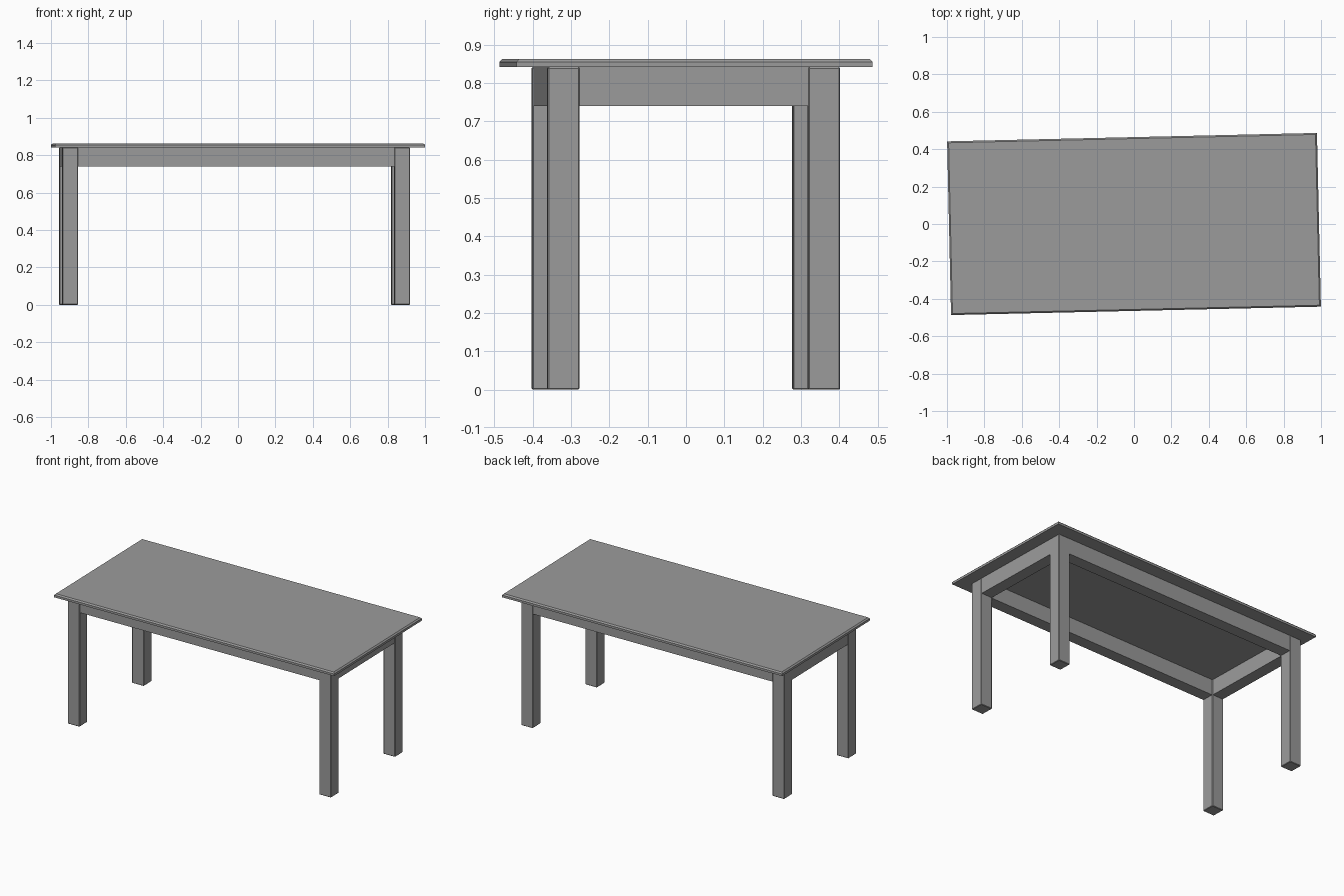
import bpy
import bmesh
import math
from mathutils import Matrix, Vector

default = bpy.data.objects.get("Cube")
if default:
    bpy.data.objects.remove(default, do_unlink=True)

# Whole table is turned slightly about the vertical axis
TURN = Matrix.Rotation(math.radians(1.3), 4, "Z")
TOP_Z, UNDERSIDE, APRON_Z = 0.863, 0.841, 0.74
LEG, RAIL = 0.083, 0.077
LEG_X, LEG_Y = 0.888, 0.34
FRAME = Vector((-0.0185, 0.0, 0.0))   # leg frame sits a little off centre

grey = bpy.data.materials.new("plain grey")
grey.use_nodes = True
grey.diffuse_color = (0.33, 0.33, 0.33, 1)
grey.node_tree.nodes["Principled BSDF"].inputs["Base Color"].default_value = grey.diffuse_color


def box(name, centre, size, bevel, pick=lambda e: True):
    """Chamfered box; pick chooses which edges are chamfered."""
    bm = bmesh.new()
    bmesh.ops.create_cube(bm, size=1)
    bmesh.ops.scale(bm, vec=size, verts=bm.verts)
    if bevel:
        bmesh.ops.bevel(bm, geom=[e for e in bm.edges if pick(e)], offset=bevel,
                        segments=1, profile=0.5, affect="EDGES")
    bmesh.ops.translate(bm, vec=centre, verts=bm.verts)
    bmesh.ops.transform(bm, matrix=TURN, verts=bm.verts)
    mesh = bpy.data.meshes.new(name)
    bm.to_mesh(mesh)
    bm.free()
    mesh.materials.append(grey)
    obj = bpy.data.objects.new(name, mesh)
    bpy.context.collection.objects.link(obj)
    return obj


# Tabletop with a chamfer round its upper rim
box("tabletop", (0, 0, (TOP_Z + UNDERSIDE) / 2), (1.978, 0.929, TOP_Z - UNDERSIDE),
    0.008, lambda e: all(v.co.z > 0 for v in e.verts))

# Four square legs with softened edges
for x_name, sx in (("left", 1), ("right", -1)):
    for y_name, sy in (("front", -1), ("back", 1)):
        box(f"{y_name}_{x_name}_leg",
            FRAME + Vector((sx * LEG_X, sy * LEG_Y, UNDERSIDE / 2)),
            (LEG, LEG, UNDERSIDE), 0.003)

# Aprons joining the legs under the top
mid = (APRON_Z + UNDERSIDE) / 2
height = UNDERSIDE - APRON_Z
for name, sy in (("front_apron", -1), ("back_apron", 1)):
    box(name, FRAME + Vector((0, sy * LEG_Y, mid)), (2 * LEG_X - LEG + 0.004, RAIL, height), 0)
for name, sx in (("left_apron", 1), ("right_apron", -1)):
    box(name, FRAME + Vector((sx * LEG_X, 0, mid)), (RAIL, 2 * LEG_Y - LEG + 0.004, height), 0)
